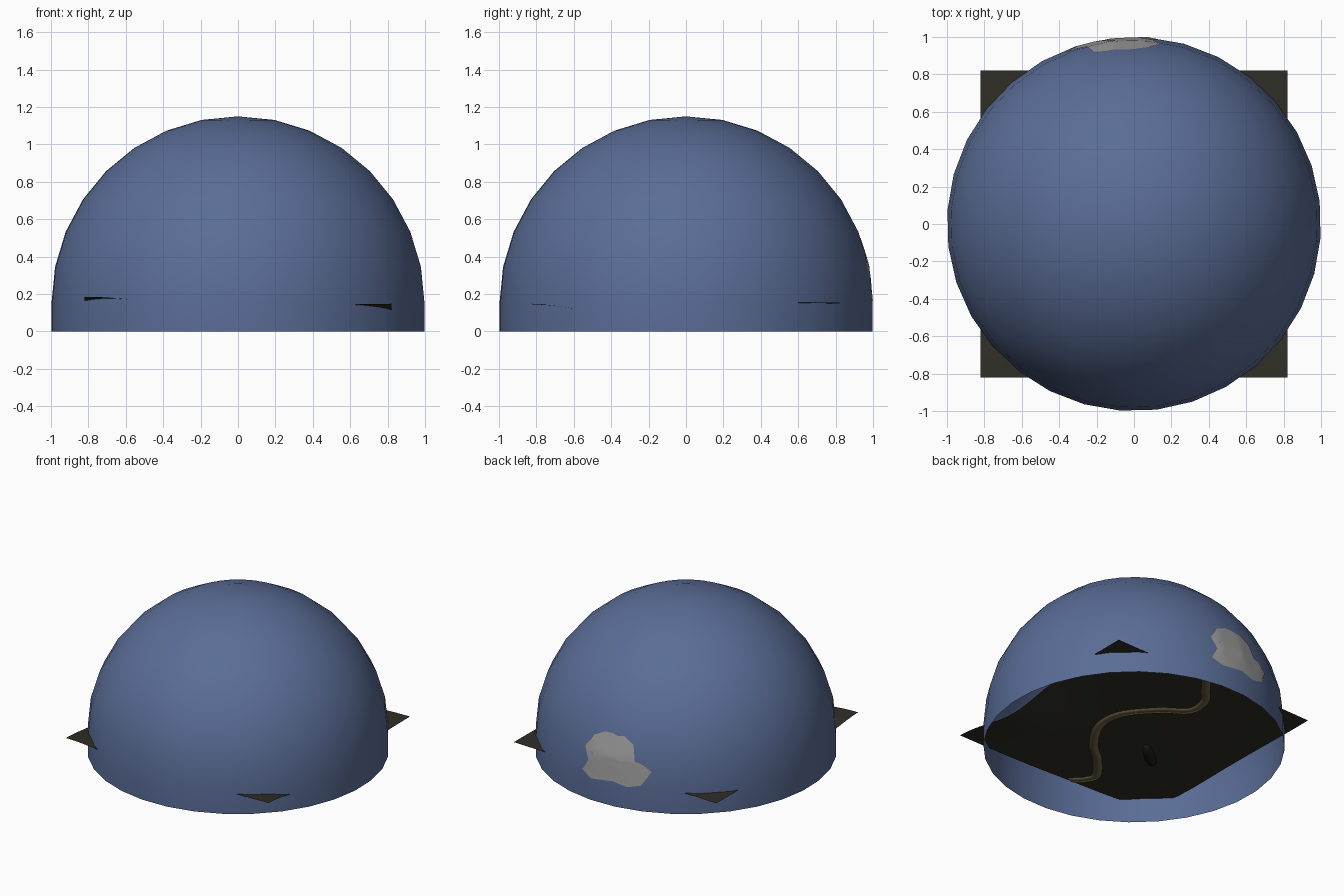
import bpy, bmesh, math
from mathutils import Vector, Matrix

default = bpy.data.objects.get("Cube")
if default:
    bpy.data.objects.remove(default, do_unlink=True)

BASE = 0.15      # height of the dome's equator and of the ground
HALF = 0.82      # half the width of the square ground


def material(name, rgb):
    m = bpy.data.materials.new(name)
    m.use_nodes = True
    m.diffuse_color = (*rgb, 1)
    bsdf = m.node_tree.nodes["Principled BSDF"]
    bsdf.inputs["Base Color"].default_value = (*rgb, 1)
    bsdf.inputs["Roughness"].default_value = 0.8
    return m


blue = material("dome blue", (0.102, 0.152, 0.305))
grey = material("patch grey", (0.34, 0.34, 0.34))
earth = material("dark earth", (0.028, 0.027, 0.019))
track = material("track brown", (0.15, 0.115, 0.062))
stone = material("dark stone", (0.012, 0.012, 0.010))


def finish(name, bm, mat):
    mesh = bpy.data.meshes.new(name)
    bm.to_mesh(mesh)
    bm.free()
    mesh.materials.append(mat)
    for p in mesh.polygons:
        p.use_smooth = True
    ob = bpy.data.objects.new(name, mesh)
    bpy.context.scene.collection.objects.link(ob)
    return ob


def ground_height(x, y):
    """Gently uneven ground: one raised corner and one sagging side."""
    raised = 0.04 * math.exp(-((x + HALF) ** 2 + (y + HALF) ** 2) / 0.08)
    sag = 0.075 * math.exp(-((x - HALF) ** 2 + (y + 0.28) ** 2) / 0.12)
    ripple = 0.006 * math.sin(5 * x) * math.cos(4 * y)
    return BASE + raised - sag + ripple


# Dome: upper half of a sphere on a short upright wall, open below
bm = bmesh.new()
bmesh.ops.create_uvsphere(bm, u_segments=32, v_segments=16, radius=1)
bmesh.ops.delete(bm, geom=[v for v in bm.verts if v.co.z < -0.01], context='VERTS')
bmesh.ops.transform(bm, verts=bm.verts, matrix=Matrix.Translation((0, 0, BASE))
                    @ Matrix.Rotation(math.radians(7), 4, 'Z'))
rim = [e for e in bm.edges if e.is_boundary]
wall = bmesh.ops.extrude_edge_only(bm, edges=rim)
for v in wall["geom"]:
    if isinstance(v, bmesh.types.BMVert):
        v.co.z = 0
bmesh.ops.recalc_face_normals(bm, faces=bm.faces)
top = max(bm.faces, key=lambda f: f.calc_center_median().z)
if top.normal.z < 0:
    bmesh.ops.reverse_faces(bm, faces=bm.faces)
dome = finish("dome", bm, blue)

# Patch: an irregular outline laid on the back of the dome
outline = [(-.67, -.10), (-.63, -.06), (-.61, -.03), (-.54, -.01), (-.49, -.02),
           (-.45, -.04), (-.41, -.04), (-.35, -.10), (-.34, -.21), (-.29, -.23),
           (-.23, -.28), (-.26, -.32), (-.30, -.37), (-.39, -.38), (-.49, -.34),
           (-.63, -.32), (-.69, -.26), (-.65, -.20)]
az, el = math.radians(125), math.radians(25)
right = Vector((-math.sin(az), math.cos(az), 0))
out = Vector((math.cos(az) * math.cos(el), math.sin(az) * math.cos(el), math.sin(el)))
up = out.cross(right)
middle = Vector((-.5, -.2))


def on_dome(p):
    depth = math.sqrt(1 - p.x ** 2 - p.y ** 2)
    return right * p.x + up * p.y + out * depth + Vector((0, 0, BASE))


bm = bmesh.new()
RINGS = 10
hub = bm.verts.new(on_dome(middle))
rings = [[bm.verts.new(on_dome(middle.lerp(Vector(p), k / RINGS))) for p in outline]
         for k in range(1, RINGS + 1)]
for i in range(len(outline)):
    j = (i + 1) % len(outline)
    bm.faces.new((hub, rings[0][j], rings[0][i]))
    for a, b in zip(rings, rings[1:]):
        bm.faces.new((a[i], a[j], b[j], b[i]))
bmesh.ops.recalc_face_normals(bm, faces=bm.faces)
bm.normal_update()
if sum(f.normal.y for f in bm.faces) < 0:
    bmesh.ops.reverse_faces(bm, faces=bm.faces)
patch = finish("patch", bm, grey)
wrap = patch.modifiers.new("lie on dome", 'SHRINKWRAP')
wrap.target = dome
wrap.wrap_method = 'NEAREST_SURFACEPOINT'
wrap.wrap_mode = 'ABOVE_SURFACE'
wrap.offset = 0.004

# Ground: an uneven square sheet whose corners pass through the dome
bm = bmesh.new()
bmesh.ops.create_grid(bm, x_segments=40, y_segments=40, size=HALF)
for v in bm.verts:
    v.co.z = ground_height(v.co.x, v.co.y)
finish("ground", bm, earth)

# Track: a winding strip from the front edge to the back edge
path = [(-.12, -.82), (-.20, -.74), (-.22, -.65), (-.085, -.48), (.065, -.34), (.19, -.13),
        (.18, .075), (.02, .285), (-.14, .41), (-.14, .56), (-.05, .68), (.06, .82)]
pts = [Vector(p) for p in path]


def spline(i, t):
    """Smooth curve through the path points."""
    a, b, c, d = (pts[min(max(i + k, 0), len(pts) - 1)] for k in (-1, 0, 1, 2))
    return (b * 2 + (c - a) * t + (a * 2 - b * 5 + c * 4 - d) * t ** 2
            + (b * 3 - a - c * 3 + d) * t ** 3) / 2


line = [spline(i, k / 6) for i in range(len(pts) - 1) for k in range(6)] + [pts[-1]]
bm = bmesh.new()
last = None
for i, p in enumerate(line):
    along = (line[min(i + 1, len(line) - 1)] - line[max(i - 1, 0)]).normalized()
    side = Vector((-along.y, along.x)) * 0.03
    row = []
    for q in (p + side, p - side):
        y = max(-HALF, min(HALF, q.y))
        row.append(bm.verts.new((q.x, y, ground_height(q.x, y))))
    if last:
        bm.faces.new((last[0], last[1], row[1], row[0]))
    last = row
road = finish("track", bm, track)
solid = road.modifiers.new("thickness", 'SOLIDIFY')
solid.thickness = 0.009
solid.offset = 0

# Stone: half sunk in the ground
bm = bmesh.new()
bmesh.ops.create_icosphere(bm, subdivisions=2, radius=1)
bmesh.ops.transform(bm, verts=bm.verts, matrix=Matrix.Translation((-.31, -.21, BASE))
                    @ Matrix.Rotation(math.radians(40), 4, 'Z')
                    @ Matrix.Diagonal((.15, .04, .04, 1)))
finish("sunken_stone", bm, stone)
